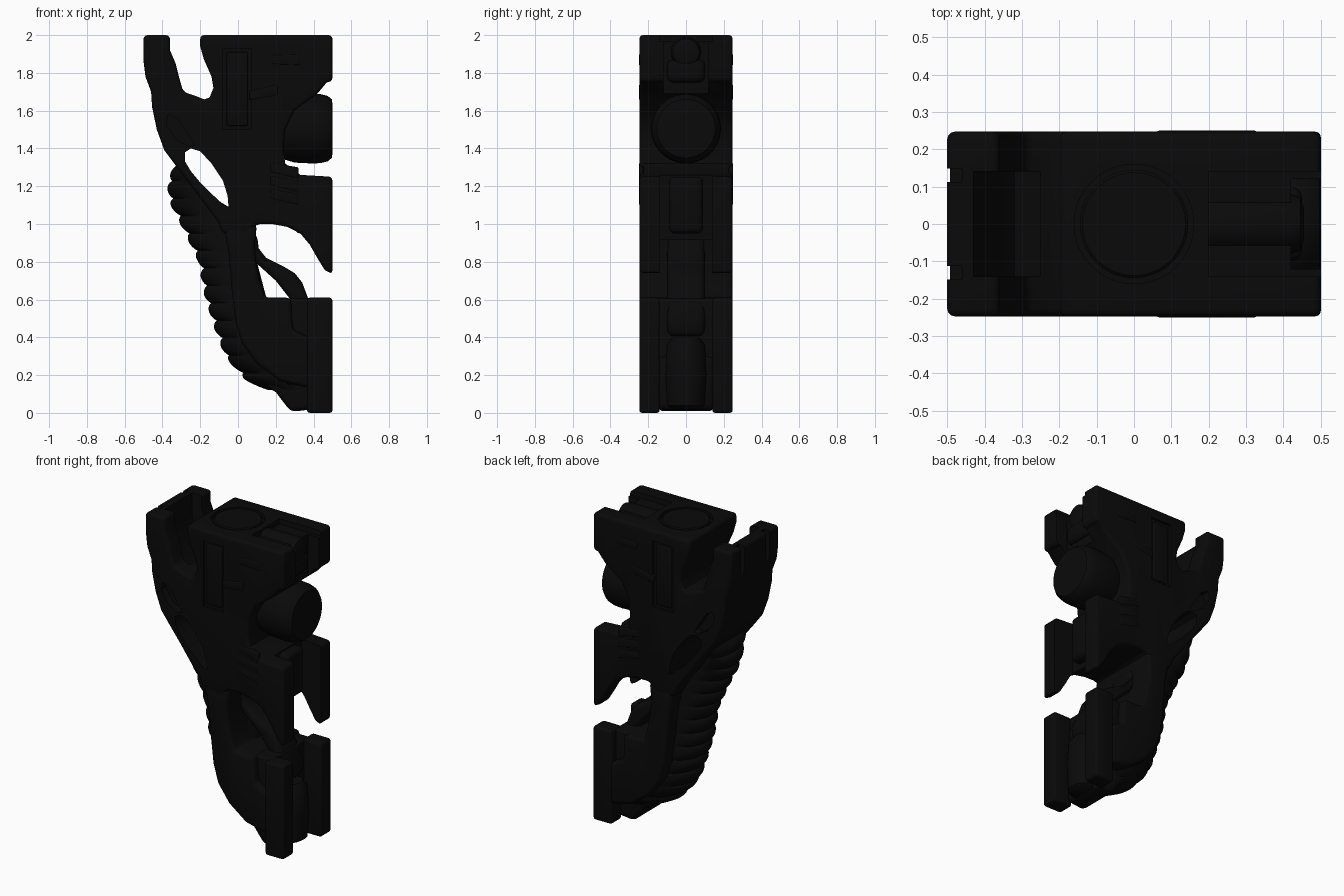
import bpy, bmesh, math
from mathutils import Vector, Matrix

cube = bpy.data.objects.get("Cube")
if cube:
    bpy.data.objects.remove(cube, do_unlink=True)

black = bpy.data.materials.new("matte black")
black.use_nodes = True
black.diffuse_color = (0.003, 0.003, 0.003, 1)
bsdf = black.node_tree.nodes["Principled BSDF"]
bsdf.inputs["Base Color"].default_value = (0.003, 0.003, 0.003, 1)
bsdf.inputs["Roughness"].default_value = 0.8


def finish(name, bm):
    bmesh.ops.recalc_face_normals(bm, faces=bm.faces)
    mesh = bpy.data.meshes.new(name)
    bm.to_mesh(mesh)
    bm.free()
    mesh.materials.append(black)
    obj = bpy.data.objects.new(name, mesh)
    bpy.context.collection.objects.link(obj)
    return obj


def bake(obj):
    """Replace the mesh by its evaluated result."""
    bpy.context.view_layer.update()
    deps = bpy.context.evaluated_depsgraph_get()
    mesh = bpy.data.meshes.new_from_object(obj.evaluated_get(deps))
    obj.modifiers.clear()
    obj.data = mesh


def slab(name, outline, half, round_edge=0.0, y=0.0):
    """Outline in x and z, extruded through the depth."""
    bm = bmesh.new()
    face = bm.faces.new([bm.verts.new((x, y - half, z)) for x, z in outline])
    out = bmesh.ops.extrude_face_region(bm, geom=[face])
    moved = [v for v in out["geom"] if isinstance(v, bmesh.types.BMVert)]
    bmesh.ops.translate(bm, verts=moved, vec=(0, 2 * half, 0))
    obj = finish(name, bm)
    if round_edge:
        mod = obj.modifiers.new("round", "BEVEL")
        mod.width, mod.segments = round_edge, 3
        mod.limit_method, mod.angle_limit = "ANGLE", math.radians(50)
        bake(obj)
    return obj


def rect(x0, x1, z0, z1):
    return [(x0, z0), (x1, z0), (x1, z1), (x0, z1)]


def cut(obj, *cutters):
    for c in cutters:
        c.hide_render = True
        mod = obj.modifiers.new("cut", "BOOLEAN")
        mod.operation, mod.solver, mod.object = "DIFFERENCE", "EXACT", c
    bake(obj)
    for c in cutters:
        bpy.data.objects.remove(c, do_unlink=True)


def bridge(bm, rings):
    for a, b in zip(rings, rings[1:]):
        for i in range(len(a)):
            j = (i + 1) % len(a)
            bm.faces.new((a[i], a[j], b[j], b[i]))
    bm.faces.new(rings[0])
    bm.faces.new(rings[-1])


def lathe(name, profile, origin, axis="Z", steps=40):
    """Profile of radius and distance along the axis."""
    bm = bmesh.new()
    bridge(bm, [[bm.verts.new((r * math.cos(i * math.tau / steps),
                               r * math.sin(i * math.tau / steps), h))
                 for i in range(steps)] for r, h in profile])
    if axis == "X":
        bm.transform(Matrix.Rotation(math.pi / 2, 4, "Y"))
    bm.transform(Matrix.Translation(Vector(origin)))
    return finish(name, bm)


# Upper body with the swept rear fin
body = slab("upper_body", [
    (-.2, 2), (.5, 2), (.5, 1.755), (.47, 1.75), (.42, 1.69), (.3, 1.6), (.25, 1.5),
    (.24, 1.4), (.25, 1.32), (.33, 1.26), (.5, 1.25), (.5, .735), (.46, .755),
    (.42, .82), (.38, .89), (.33, .95), (.26, .985), (.18, 1), (.1, 1), (.05, .94),
    (-.08, .95), (-.11, 1.02), (-.18, 1.11), (-.26, 1.22), (-.33, 1.31), (-.39, 1.39),
    (-.43, 1.5), (-.455, 1.62), (-.46, 1.7), (-.49, 1.78), (-.5, 1.86), (-.5, 2),
    (-.36, 2), (-.36, 1.92), (-.33, 1.85), (-.31, 1.77), (-.29, 1.7), (-.23, 1.68),
    (-.18, 1.66), (-.15, 1.67), (-.13, 1.72), (-.14, 1.78), (-.18, 1.87),
    (-.2, 1.94)], .247, .02)

cut(body,
    slab("grip_hole", [(-.28, 1.38), (-.25, 1.4), (-.2, 1.385), (-.14, 1.32),
                       (-.08, 1.23), (-.055, 1.15), (-.05, 1.09), (-.08, 1.105),
                       (-.14, 1.16), (-.2, 1.22), (-.25, 1.28), (-.28, 1.33)], .4),
    slab("fin_channel", [(-.43, 2.1), (-.43, 1.85), (-.38, 1.68), (-.32, 1.6),
                         (-.25, 1.66), (-.25, 2.1)], .14),
    slab("middle_channel", rect(.36, .6, .6, 1.3), .14),
    slab("top_notch", rect(.42, .6, 1.6, 2.1), .12),
    slab("top_channel", rect(.2, .6, 1.965, 2.1), .14),
    lathe("cap_seat", [(.16, 1.975), (.16, 2.1)], (0, 0, 0)))

# Side details, repeated on both faces
for side, label in ((-1, "right"), (1, "left")):
    cut(body, slab("window", rect(-.08, .07, 1.5, 1.93), .02, y=side * .25),
        slab("fin_dimple", [(-.37, 1.58), (-.32, 1.56), (-.23, 1.42), (-.26, 1.41),
                            (-.33, 1.45), (-.38, 1.53)], .05, y=side * .25),
        # Outer wall is notched beside the fin arch
        slab("arch_notch", rect(-.6, -.46, 1.8, 2.1), .018, y=side * .13))
    slab(label + "_window_plate", rect(-.06, .05, 1.52, 1.91), .01, .006, side * .232)
    for n, (x, z, drop) in enumerate([(.26, 1.87, 0), (.14, 1.71, .03),
                                      (.25, 1.27, -.03), (.25, 1.2, -.03),
                                      (.25, 1.13, -.03)]):
        slab(f"{label}_rib_{n}", [(x - .08, z + .025 - drop), (x - .08, z - .025 - drop),
                                  (x + .07, z - .03), (x + .07, z + .03)],
             .012, .008, side * .238)

# Middle channel filler, top cap, front tube and front barrel
slab("middle_column", rect(.3, .42, .95, 1.25), .09, .03)
lathe("top_cap", [(.145, 1.95), (.145, 1.994), (.138, 2), (.12, 2)], (0, 0, 0))
lathe("front_tube", [(.08, .2), (.08, .42), (.07, .445), (.04, .455)], (0, 0, 1.91), "X")
slab("tube_bracket", rect(.3, .45, 1.75, 1.87), .1, .03)
lathe("front_barrel", [(.14, .1), (.165, .25), (.18, .3), (.185, .4), (.182, .44),
                       (.173, .475), (.155, .497), (.13, .5)], (0, 0, 1.505), "X")

# Ribbed lower spine, lofted through rounded sections: z, rear x, front x, half depth
stations = [(.12, .15, .4, .15), (.18, .04, .4, .18), (.3, -.06, .36, .2),
            (.45, -.115, .26, .18), (.61, -.165, .15, .16), (.8, -.2, .1, .15),
            (.95, -.27, .08, .14), (1.05, -.32, .02, .13), (1.12, -.355, -.1, .13),
            (1.22, -.365, -.21, .15), (1.32, -.325, -.28, .19)]


def station(z):
    for a, b in zip(stations, stations[1:]):
        if z <= b[0]:
            t = (z - a[0]) / (b[0] - a[0])
            return [p + (q - p) * t for p, q in zip(a, b)]
    return stations[-1]


bm = bmesh.new()
rings, levels, sides = [], 130, 40
for k in range(levels + 1):
    z, rear, front, half = station(.12 + 1.2 * k / levels)
    ridge = .026 * abs(math.sin(math.pi * 13 * k / levels)) ** .7 - .014
    ring = []
    for i in range(sides):
        c, s = math.cos(math.tau * i / sides), math.sin(math.tau * i / sides)
        x = (front + rear + c * (front - rear)) / 2 - ridge * max(0, -c) ** .5
        ring.append(bm.verts.new((x, s * half, z)))
    rings.append(ring)
bridge(bm, rings)
finish("ribbed_spine", bm)

# Lower grip core, foot, paired mounting rails, centre plug and curved tongue
slab("grip_core", [(.28, .61), (.14, .61), (.115, .7), (.095, .8), (.09, .9), (.1, 1),
                   (-.08, 1), (-.05, .85), (-.035, .67), (-.015, .49), (.02, .37),
                   (.1, .26), (.22, .17), (.38, .13), (.38, .4), (.29, .44)], .247, .025)
slab("core_web", rect(.26, .38, .15, .605), .2, .01)
slab("grip_foot", [(.15, .14), (.2, .11), (.28, .005), (.4, .02), (.4, .3), (.15, .3)],
     .15, .03)
for side, label in ((-1, "right"), (1, "left")):
    slab(label + "_mount_rail", rect(.365, .5, 0, .61), .054, .015, side * .193)
lathe("mount_plug", [(.07, .02), (.1, .04), (.11, .2), (.1, .36), (.07, .4)], (.38, 0, 0))
slab("tongue", [(.03, .96), (.1, .95), (.11, .87), (.15, .82), (.25, .77), (.3, .74),
                (.34, .69), (.37, .61), (.42, .5), (.4, .4), (.3, .42), (.3, .55),
                (.27, .61), (.2, .7), (.1, .79), (.05, .86)], .1, .035)

# Smooth shading with crisp corners
bpy.ops.object.select_all(action="DESELECT")
for obj in bpy.context.scene.objects:
    if obj.type == "MESH" and obj.data.materials and obj.data.materials[0] == black:
        obj.select_set(True)
        bpy.context.view_layer.objects.active = obj
bpy.ops.object.shade_smooth_by_angle(angle=math.radians(40))
